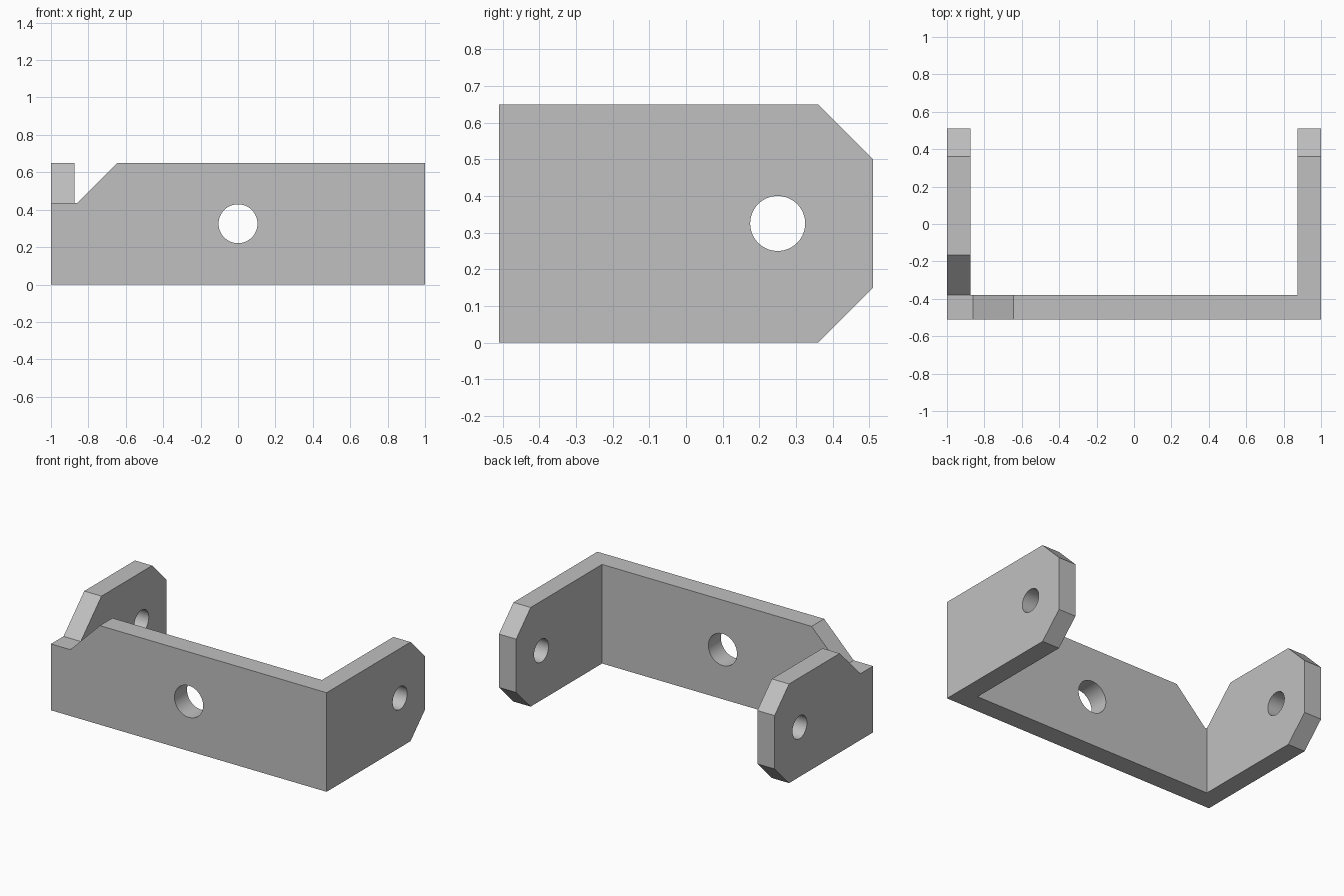
import bpy, bmesh
from math import radians
from mathutils import Matrix, Vector

cube = bpy.data.objects.get("Cube")
if cube:
    bpy.data.objects.remove(cube)

HEIGHT, T, HALF_Y = 0.65, 0.125, 0.51
STEP = 0.435                      # height of the lowered corner
MID = HEIGHT / 2

grey = bpy.data.materials.new("plain_grey")
grey.use_nodes = True
colour = (0.53, 0.53, 0.53, 1)
grey.diffuse_color = colour
grey.node_tree.nodes["Principled BSDF"].inputs["Base Color"].default_value = colour


def finish(name, bm):
    bmesh.ops.recalc_face_normals(bm, faces=bm.faces)
    mesh = bpy.data.meshes.new(name)
    bm.to_mesh(mesh)
    bm.free()
    mesh.materials.append(grey)
    ob = bpy.data.objects.new(name, mesh)
    bpy.context.collection.objects.link(ob)
    return ob


def plate(name, outline, place, depth):
    """Extrude a flat outline; place() maps its 2D points into space."""
    bm = bmesh.new()
    face = bm.faces.new([bm.verts.new(place(a, b)) for a, b in outline])
    ext = bmesh.ops.extrude_face_region(bm, geom=[face])["geom"]
    moved = [v for v in ext if isinstance(v, bmesh.types.BMVert)]
    bmesh.ops.translate(bm, verts=moved, vec=Vector(depth))
    return finish(name, bm)


def drill(name, radius, length, axis, centre):
    bm = bmesh.new()
    turn = Matrix.Rotation(radians(90), 4, axis)
    bmesh.ops.create_cone(bm, cap_ends=True, segments=64, radius1=radius,
                          radius2=radius, depth=length,
                          matrix=Matrix.Translation(centre) @ turn)
    return finish(name, bm)


def combine(target, tool, operation):
    mod = target.modifiers.new(tool.name, "BOOLEAN")
    mod.object, mod.operation, mod.solver = tool, operation, "EXACT"
    bpy.ops.object.select_all(action="DESELECT")
    bpy.context.view_layer.objects.active = target
    target.select_set(True)
    bpy.ops.object.modifier_apply(modifier=mod.name)
    bpy.data.objects.remove(tool)


# Front wall with the sloped step down to the right corner
bracket = plate("bracket",
                [(-1, 0), (1, 0), (1, HEIGHT), (-0.645, HEIGHT),
                 (-0.86, STEP), (-1, STEP)],
                lambda x, z: (x, -HALF_Y, z), (0, T + 0.005, 0))

# Side arms with chamfered rear ends
tip = [(-HALF_Y, 0), (0.36, 0), (HALF_Y, 0.15), (HALF_Y, 0.5), (0.36, HEIGHT)]
left_arm = plate("left_arm", tip + [(-HALF_Y, HEIGHT)],
                 lambda y, z: (1 - T, y, z), (T, 0, 0))
right_arm = plate("right_arm",
                  tip + [(-0.165, HEIGHT), (-0.38, STEP), (-HALF_Y, STEP)],
                  lambda y, z: (-1, y, z), (T, 0, 0))
for arm in (left_arm, right_arm):
    combine(bracket, arm, "UNION")

# Bolt hole in the wall and pivot holes through both arms
combine(bracket, drill("wall_hole", 0.104, 0.4, "X", (0, -0.45, MID)), "DIFFERENCE")
combine(bracket, drill("pivot_hole", 0.075, 3, "Y", (0, 0.25, MID)), "DIFFERENCE")

bpy.ops.object.shade_smooth_by_angle(angle=radians(30))
